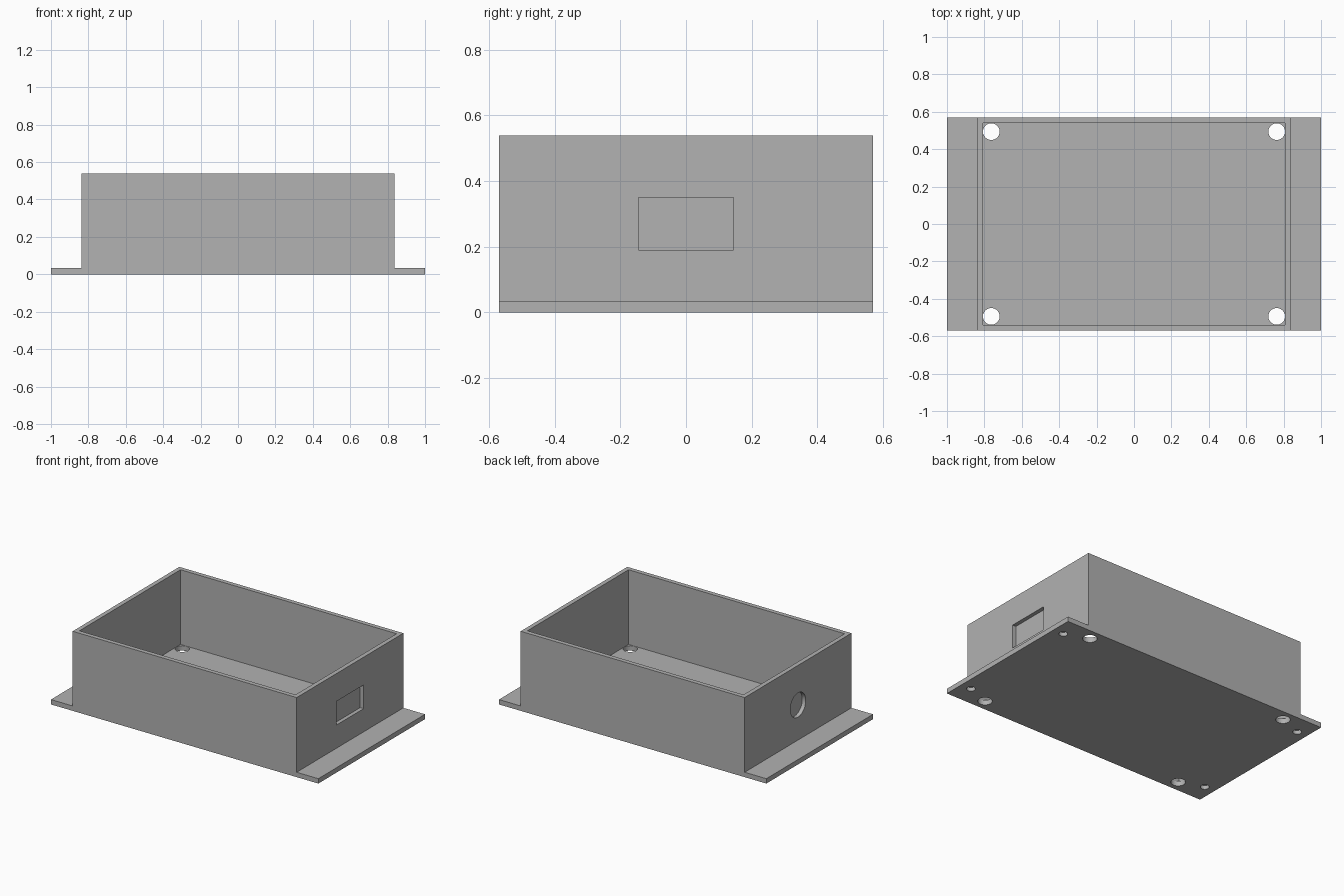
import bpy
import bmesh
import math
from mathutils import Matrix

cube = bpy.data.objects.get("Cube")
if cube:
    bpy.data.objects.remove(cube, do_unlink=True)

# Main dimensions
HALF_LENGTH, HALF_DEPTH, HEIGHT = 1.0, 0.57, 0.538
BOX_HALF, WALL, FLOOR = 0.838, 0.03, 0.033
RECESS = 0.026
MID_Z = 0.27

grey = bpy.data.materials.new("light grey plastic")
grey.use_nodes = True
colour = (0.445, 0.445, 0.445, 1)
grey.diffuse_color = colour
grey.node_tree.nodes["Principled BSDF"].inputs["Base Color"].default_value = colour


def make_object(name, bm):
    bmesh.ops.recalc_face_normals(bm, faces=bm.faces)
    mesh = bpy.data.meshes.new(name)
    bm.to_mesh(mesh)
    bm.free()
    mesh.materials.append(grey)
    obj = bpy.data.objects.new(name, mesh)
    bpy.context.collection.objects.link(obj)
    return obj


def box(name, low, high):
    bm = bmesh.new()
    size = [b - a for a, b in zip(low, high)]
    centre = [(a + b) / 2 for a, b in zip(low, high)]
    bmesh.ops.create_cube(bm, size=1, matrix=Matrix.Translation(centre) @ Matrix.Diagonal((*size, 1)))
    return make_object(name, bm)


def cylinder(name, centre, radius, depth, axis="Z"):
    bm = bmesh.new()
    turn = Matrix.Rotation(math.pi / 2, 4, "Y") if axis == "X" else Matrix.Identity(4)
    bmesh.ops.create_cone(bm, cap_ends=True, segments=48, radius1=radius, radius2=radius,
                          depth=depth, matrix=Matrix.Translation(centre) @ turn)
    return make_object(name, bm)


# Solid body: box and side flanges as one profile extruded front to back
half = [(HALF_LENGTH, 0), (HALF_LENGTH, FLOOR), (BOX_HALF, FLOOR), (BOX_HALF, HEIGHT)]
profile = half + [(-x, z) for x, z in reversed(half)]
bm = bmesh.new()
face = bm.faces.new([bm.verts.new((x, -HALF_DEPTH, z)) for x, z in profile])
extruded = bmesh.ops.extrude_face_region(bm, geom=[face])["geom"]
bmesh.ops.translate(bm, vec=(0, 2 * HALF_DEPTH, 0),
                    verts=[v for v in extruded if isinstance(v, bmesh.types.BMVert)])
if not face.is_valid or len(bm.faces) < len(profile) + 2:
    bmesh.ops.holes_fill(bm, edges=bm.edges)
enclosure = make_object("flanged_enclosure", bm)

# Open cavity
inner_x, inner_y = BOX_HALF - WALL, HALF_DEPTH - WALL
cutters = [box("cavity", (-inner_x, -inner_y, FLOOR), (inner_x, inner_y, HEIGHT + 0.1))]

# Rectangular port recess on one end, round port recess on the other
cutters.append(box("rectangular_port", (BOX_HALF - RECESS, -0.145, MID_Z - 0.08),
                   (BOX_HALF + 0.1, 0.145, MID_Z + 0.08)))
cutters.append(cylinder("round_port", (-BOX_HALF, 0, MID_Z), 0.082, 2 * RECESS, "X"))

# Through holes in the floor corners and blind screw holes under the flanges
for sx in (-1, 1):
    for sy in (-1, 1):
        cutters.append(cylinder("floor_hole", (sx * 0.763, sy * 0.494, 0), 0.0445, 2 * FLOOR + 0.01))
        cutters.append(cylinder("screw_hole", (sx * 0.924, sy * 0.435, 0), 0.027, 2 * RECESS))

bpy.context.view_layer.objects.active = enclosure
for cutter in cutters:
    cutter.hide_render = True
    mod = enclosure.modifiers.new(cutter.name, "BOOLEAN")
    mod.operation = "DIFFERENCE"
    mod.solver = "EXACT"
    mod.object = cutter
    bpy.ops.object.modifier_apply(modifier=mod.name)
    bpy.data.objects.remove(cutter, do_unlink=True)

# Round hole walls smooth, every other edge crisp
bpy.ops.object.select_all(action="DESELECT")
enclosure.select_set(True)
bpy.ops.object.shade_smooth_by_angle(angle=math.radians(30))
